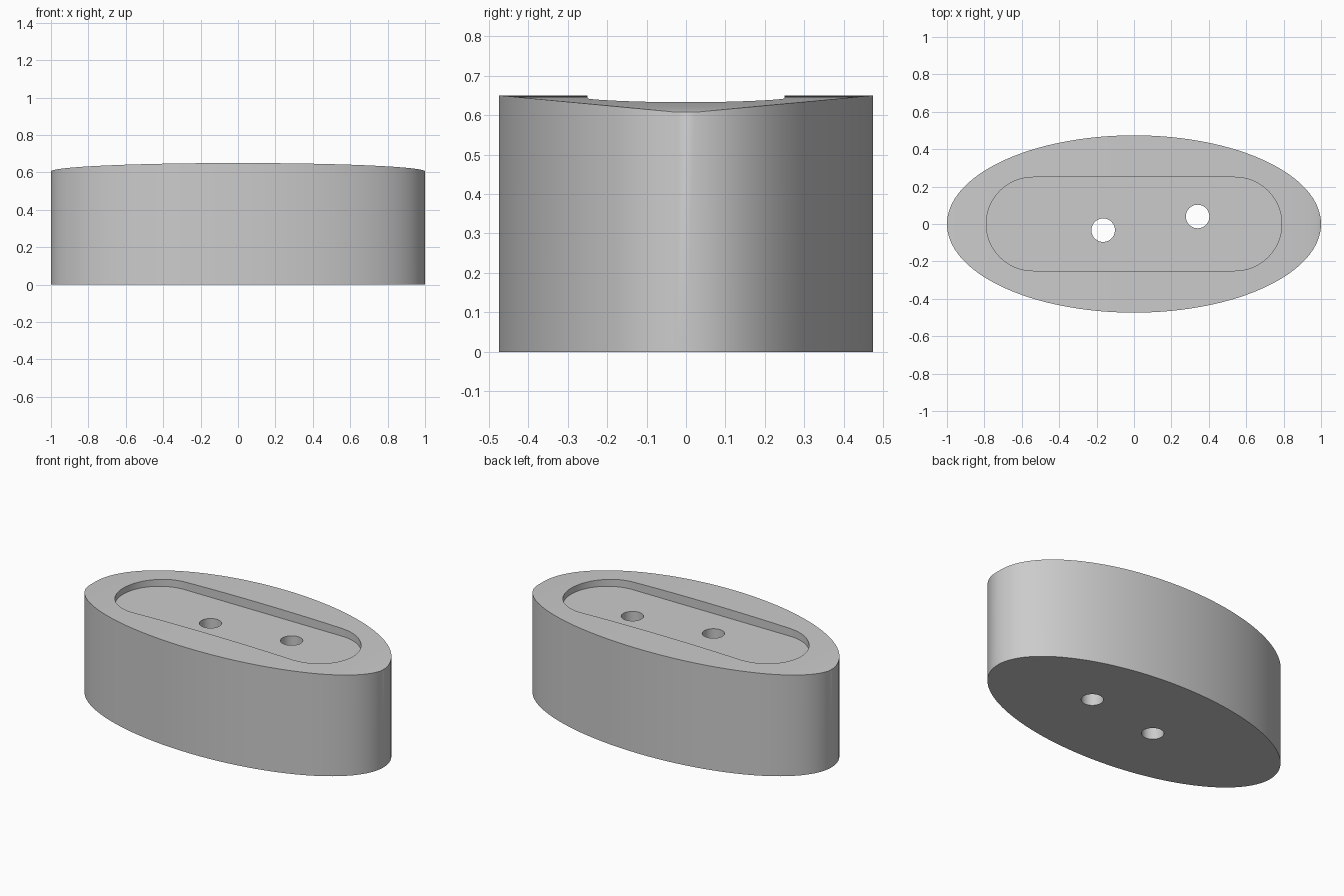
import bpy
import bmesh
from math import sin, cos, pi, radians

if "Cube" in bpy.data.objects:
    bpy.data.objects.remove(bpy.data.objects["Cube"])

HALF_DEPTH = 0.474
END_Z, ARCH = 0.605, 0.045
FLOOR_Z = 0.595
STEPS = 64

grey = bpy.data.materials.new("plain grey")
grey.use_nodes = True
grey.diffuse_color = (0.6, 0.6, 0.6, 1)
grey.node_tree.nodes["Principled BSDF"].inputs["Base Color"].default_value = (0.6, 0.6, 0.6, 1)


def add_object(name, bm):
    bmesh.ops.recalc_face_normals(bm, faces=bm.faces)
    mesh = bpy.data.meshes.new(name)
    bm.to_mesh(mesh)
    bm.free()
    mesh.materials.append(grey)
    obj = bpy.data.objects.new(name, mesh)
    bpy.context.collection.objects.link(obj)
    return obj


def prism(name, outline, low, high):
    bm = bmesh.new()
    face = bm.faces.new([bm.verts.new((x, y, low)) for x, y in outline])
    grown = bmesh.ops.extrude_face_region(bm, geom=[face])["geom"]
    top = [v for v in grown if isinstance(v, bmesh.types.BMVert)]
    bmesh.ops.translate(bm, verts=top, vec=(0, 0, high - low))
    if face.is_valid and len(bm.faces) == len(outline) + 1:
        bm.faces.new([v for v in bm.verts if v not in top])
    return add_object(name, bm)


def arc(cx, cy, r, start, end, n):
    return [(cx + r * cos(start + (end - start) * i / n),
             cy + r * sin(start + (end - start) * i / n)) for i in range(n + 1)]


# Elliptical block whose top arches gently along x
bm = bmesh.new()
ring_low, ring_high = [], []
for i in range(2 * STEPS):
    a = pi * i / STEPS
    x, y = cos(a), HALF_DEPTH * sin(a)
    ring_low.append(bm.verts.new((x, y, 0)))
    ring_high.append(bm.verts.new((x, y, END_Z + ARCH * abs(sin(a)))))
count = len(ring_low)
bm.faces.new(ring_low)
for i in range(count):
    j = (i + 1) % count
    bm.faces.new((ring_low[i], ring_low[j], ring_high[j], ring_high[i]))
for i in range(STEPS):
    strip = [ring_high[k % count] for k in (i, i + 1, count - i - 1, count - i)]
    bm.faces.new(list(dict.fromkeys(strip)))
block = add_object("elliptical_block", bm)

# Cutters: round-ended pocket and two through holes
pocket = arc(0.54, 0, 0.25, -pi / 2, pi / 2, 32) + arc(-0.54, 0, 0.25, pi / 2, 1.5 * pi, 32)
cutters = [prism("pocket_cutter", pocket, FLOOR_Z, 0.9)]
for name, x, y in (("right_hole_cutter", -0.165, -0.033), ("left_hole_cutter", 0.34, 0.04)):
    cutters.append(prism(name, arc(x, y, 0.063, 0, 2 * pi, 40)[:-1], -0.2, 0.8))

for cutter in cutters:
    mod = block.modifiers.new(cutter.name, "BOOLEAN")
    mod.operation = "DIFFERENCE"
    mod.solver = "EXACT"
    mod.object = cutter
    cutter.hide_render = True

# Apply the cuts, drop the cutters and smooth the curved walls
bpy.ops.object.select_all(action="DESELECT")
block.select_set(True)
bpy.context.view_layer.objects.active = block
for cutter in cutters:
    bpy.ops.object.modifier_apply(modifier=cutter.name)
    bpy.data.objects.remove(cutter)
bpy.ops.object.shade_smooth_by_angle(angle=radians(30))
